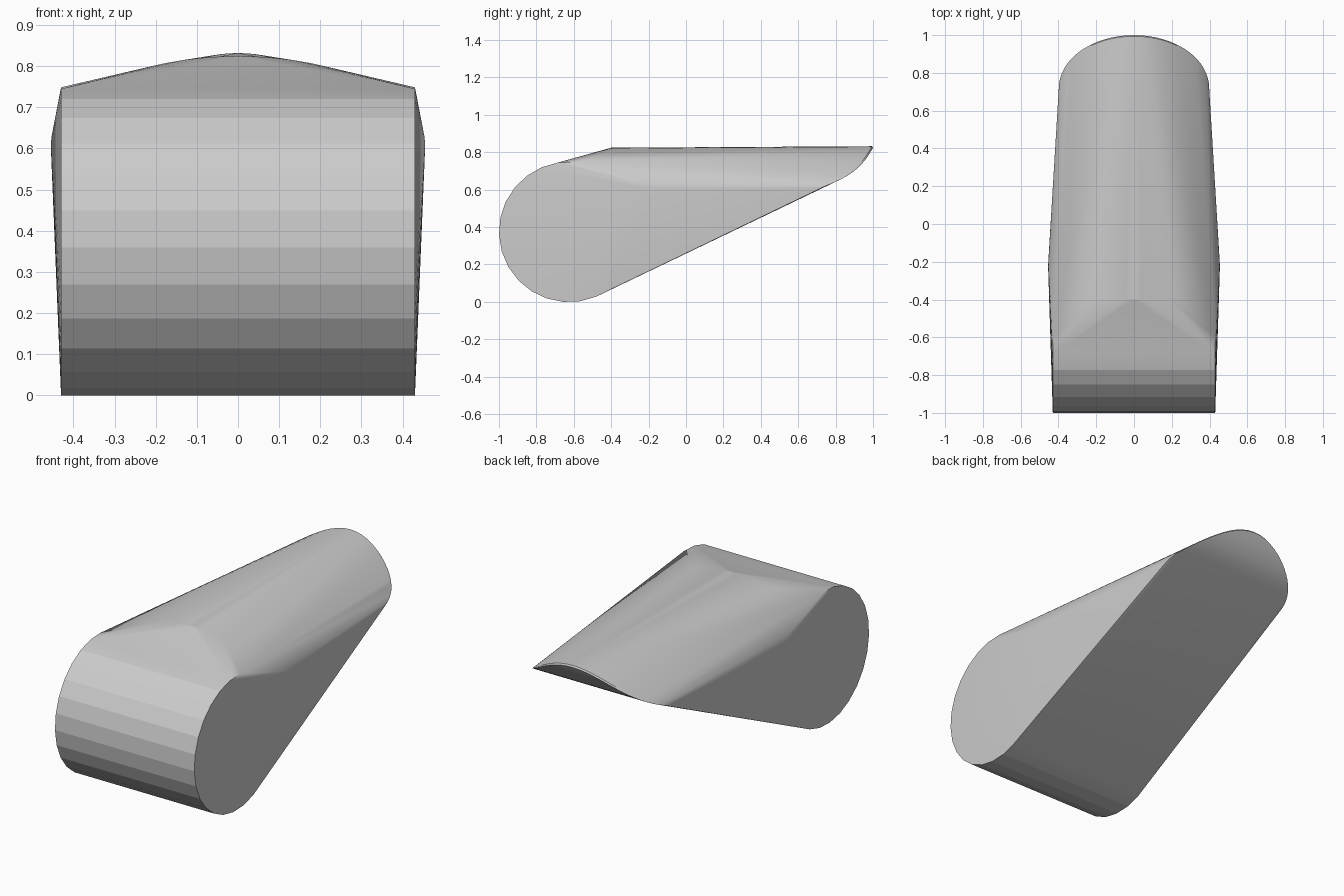
import bpy, bmesh
from math import sin, cos, pi, radians

if "Cube" in bpy.data.objects:
    bpy.data.objects.remove(bpy.data.objects["Cube"])

points = []

# Rounded front: faceted cylinder lying along x
for k in range(26):
    a = radians(-2.3) + k * 2 * pi / 26
    for x in (-0.43, 0.43):
        points.append((x, -0.625 - 0.375 * cos(a), 0.375 + 0.3755 * sin(a)))

# Sloping arch behind the cylinder, and the thin rounded rim at the back tip
N = 32
for i in range(N + 1):
    t = -pi / 2 + pi * i / N
    s, c = sin(t), cos(t)
    points.append((0.455 * s, -0.22 - 0.18 * c, 0.61 + 0.215 * c))
    lift = 0.55 * c + 0.45 * c ** 4
    y, z = 0.72 + 0.28 * c, 0.61 + 0.223 * lift
    points.append((0.396 * s, y - 0.006 * c, z))
    points.append((0.398 * s, y, z - 0.008 * c))

# Skin the sections with a convex surface
bm = bmesh.new()
verts = [bm.verts.new(p) for p in points]
hull = bmesh.ops.convex_hull(bm, input=verts)
loose = [v for v in bm.verts if not v.link_faces]
bmesh.ops.delete(bm, geom=loose, context='VERTS')
bmesh.ops.recalc_face_normals(bm, faces=bm.faces)

# Rest the lowest point on the ground
low = min(v.co.z for v in bm.verts)
bmesh.ops.translate(bm, verts=bm.verts, vec=(0, 0, -low))

mesh = bpy.data.meshes.new("tapered_body")
bm.to_mesh(mesh)
bm.free()
body = bpy.data.objects.new("tapered_body", mesh)
bpy.context.collection.objects.link(body)
bpy.context.view_layer.objects.active = body
body.select_set(True)
bpy.ops.object.shade_smooth_by_angle(angle=radians(12))
